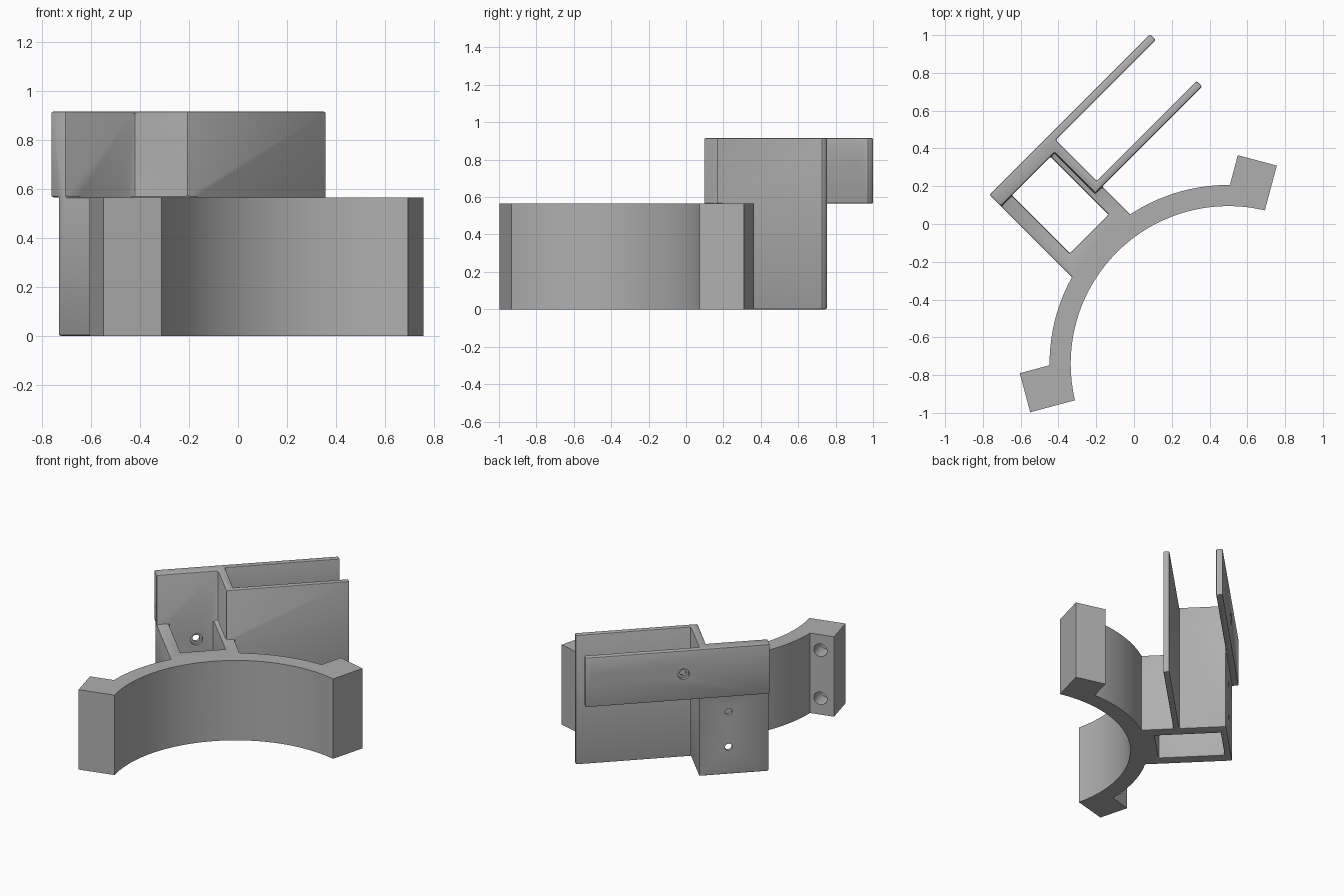
import bpy, bmesh
from math import radians, sin, cos, asin, degrees
from mathutils import Matrix, Vector

if "Cube" in bpy.data.objects:
    bpy.data.objects.remove(bpy.data.objects["Cube"])

# Everything is drawn with the clamp axis on +y, then turned by 45 degrees
TURN = Matrix.Rotation(radians(45), 4, "Z")
RING = Vector((-0.17, -0.877, 0))      # centre of the clamp arc
R_IN, R_OUT, R_STEP = 0.835, 0.947, 0.857
H_LOW, H_TOP = 0.565, 0.915

grey = bpy.data.materials.new("grey_plastic")
grey.use_nodes = True
grey.diffuse_color = (0.43, 0.43, 0.43, 1)
grey.node_tree.nodes["Principled BSDF"].inputs["Base Color"].default_value = (0.43, 0.43, 0.43, 1)


def add_object(name, bm):
    bmesh.ops.recalc_face_normals(bm, faces=bm.faces)
    mesh = bpy.data.meshes.new(name)
    bm.to_mesh(mesh)
    bm.free()
    mesh.materials.append(grey)
    obj = bpy.data.objects.new(name, mesh)
    bpy.context.collection.objects.link(obj)
    return obj


def extrude(name, outline, z0, z1):
    bm = bmesh.new()
    face = bm.faces.new([bm.verts.new((x, y, z0)) for x, y in outline])
    moved = bmesh.ops.extrude_face_region(bm, geom=[face])["geom"]
    bmesh.ops.translate(bm, vec=(0, 0, z1 - z0),
                        verts=[g for g in moved if isinstance(g, bmesh.types.BMVert)])
    return add_object(name, bm)


def rod(start, end, radius, segments=32):
    start, end = Vector(start), Vector(end)
    axis = end - start
    bm = bmesh.new()
    bmesh.ops.create_cone(bm, cap_ends=True, segments=segments, radius1=radius,
                          radius2=radius, depth=axis.length)
    spin = axis.to_track_quat("Z", "Y").to_matrix().to_4x4()
    bm.transform(Matrix.Translation((start + end) / 2) @ spin)
    return add_object("cutter", bm)


def apply_modifiers(obj):
    bpy.context.view_layer.update()
    graph = bpy.context.evaluated_depsgraph_get()
    mesh = bpy.data.meshes.new_from_object(obj.evaluated_get(graph))
    obj.modifiers.clear()
    obj.data = mesh


def combine(obj, other, operation):
    mod = obj.modifiers.new("bool", "BOOLEAN")
    mod.operation, mod.object, mod.solver = operation, other, "EXACT"
    apply_modifiers(obj)
    bpy.data.objects.remove(other)


def end_point(side, along, offset):
    # Point near an arc end: distance along its radius, offset past its plane
    x = along * cos(radians(30)) + offset * sin(radians(30))
    y = along * sin(radians(30)) - offset * cos(radians(30))
    return RING + Vector((side * x, y, 0))


def arc(radius, a0, a1, steps=72):
    angles = [radians(a0 + (a1 - a0) * i / steps) for i in range(steps + 1)]
    return [(RING + Vector((cos(a), sin(a), 0)) * radius).xy for a in angles]


# Clamp arc with a square lug at each end
GAP, LUG, LUG_R = -0.024, -0.238, 1.08
a_out = 30 + degrees(asin(-LUG / R_OUT))
a_in = 30 + degrees(asin(-GAP / R_IN))
outline = [end_point(1, LUG_R, GAP).xy, end_point(1, LUG_R, LUG).xy]
outline += arc(R_OUT, a_out, 180 - a_out)
outline += [end_point(-1, LUG_R, LUG).xy, end_point(-1, LUG_R, GAP).xy]
outline += arc(R_IN, 180 - a_in, a_in)
body = extrude("clamp_bracket", outline, 0, H_LOW)

# Box frame with the lower half of the inner arm
L, R, BACK = -0.431, 0.022, 0.607
frame = extrude("frame", [(L, 0), (R, 0), (R, 0.26), (0.77, 0.26), (0.77, 0.3),
                          (R, 0.3), (R, BACK), (L, BACK)], 0, H_LOW)
combine(frame, extrude("cutter", [(-0.35, 0.13), (-0.06, 0.13), (-0.06, 0.565),
                                  (-0.35, 0.565)], -0.1, 1), "DIFFERENCE")

# Upper channel: back plate, cross wall and two long arms
channel = extrude("channel", [(L, 0.565), (L, 0.65), (0.77, 0.65), (0.77, BACK), (R, BACK),
                              (R, 0.3), (0.77, 0.3), (0.77, 0.26), (-0.03, 0.26),
                              (-0.03, 0.565)], H_LOW, H_TOP)
combine(frame, channel, "UNION")
bm = bmesh.new()
bm.from_mesh(frame.data)
bmesh.ops.dissolve_limit(bm, angle_limit=radians(1), verts=bm.verts, edges=bm.edges)
bm.to_mesh(frame.data)
bm.free()
bevel = frame.modifiers.new("soft_edges", "BEVEL")
bevel.width, bevel.segments = 0.008, 2
bevel.limit_method, bevel.angle_limit = "ANGLE", radians(40)
apply_modifiers(frame)
combine(body, frame, "UNION")

# Step around the lower inside of the arc
combine(body, rod(RING - Vector((0, 0, 0.1)), RING + Vector((0, 0, 0.185)), R_STEP, 216),
        "DIFFERENCE")

# Tool holes through the arc, with countersunk screw holes behind them
for z in (0.19, 0.44):
    for y0, y1, radius in ((-0.3, 0.3, 0.06), (0.4, 0.585, 0.04), (0.4, 0.8, 0.024)):
        combine(body, rod((RING.x, y0, z), (RING.x, y1, z), radius), "DIFFERENCE")

# Screw holes in the outer arm
for x in (0.13, 0.695):
    for y0, radius in ((0.45, 0.02), (0.63, 0.037)):
        combine(body, rod((x, y0, 0.75), (x, 0.8, 0.75), radius), "DIFFERENCE")

# Counterbored bolt holes in the lugs
for side in (-1, 1):
    for z in (0.115, 0.455):
        up = Vector((0, 0, z))
        for t1, radius in ((0.1, 0.022), (-0.12, 0.045)):
            combine(body, rod(end_point(side, 0.987, -0.35) + up,
                              end_point(side, 0.987, t1) + up, radius), "DIFFERENCE")

body.data.transform(TURN)
bpy.ops.object.select_all(action="DESELECT")
body.select_set(True)
bpy.context.view_layer.objects.active = body
bpy.ops.object.shade_smooth_by_angle(angle=radians(30))
